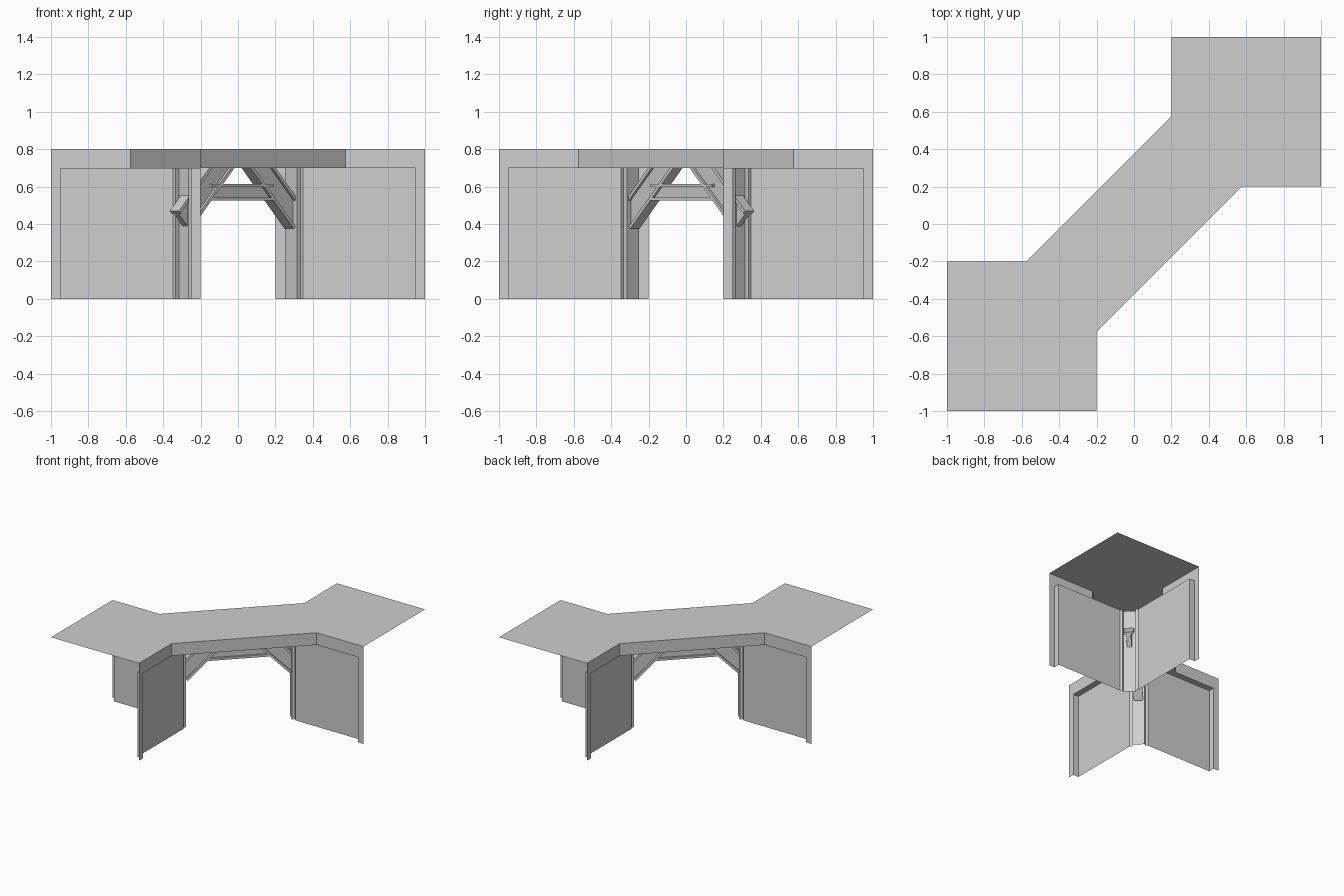
import bpy
import math
from mathutils import Vector

if "Cube" in bpy.data.objects:
    bpy.data.objects.remove(bpy.data.objects["Cube"])

grey = bpy.data.materials.new("plain grey")
grey.diffuse_color = (0.62, 0.62, 0.62, 1)
grey.use_nodes = True
grey.node_tree.nodes["Principled BSDF"].inputs["Base Color"].default_value = grey.diffuse_color

H, RIM = 0.8, 0.7      # deck top and underside heights
R = 0.575              # where the bridge meets the square decks


def make(name, verts, faces):
    me = bpy.data.meshes.new(name)
    me.from_pydata(verts, [], faces)
    me.materials.append(grey)
    ob = bpy.data.objects.new(name, me)
    bpy.context.collection.objects.link(ob)
    return ob


def turn(path):
    """Half turn about the vertical axis."""
    return [(-x, -y) for x, y in path]


def sheet(name, path, z0, z1):
    """Upright sheet following a plan path."""
    n = len(path)
    verts = [(x, y, z0) for x, y in path] + [(x, y, z1) for x, y in path]
    make(name, verts, [(i + 1, i, n + i, n + i + 1) for i in range(n - 1)])


def cap(name, path, z):
    make(name, [(x, y, z) for x, y in path], [tuple(range(len(path)))])


def i_beam(name, start, end, up, width, depth, flange=0.018, web=0.036):
    """I-section beam; start and end are the centres of its ends."""
    start, end, up = Vector(start), Vector(end), Vector(up).normalized()
    side = (end - start).normalized().cross(up)
    w, d, f, b = width / 2, depth / 2, depth / 2 - flange, web / 2
    right = [(w, -d), (w, -f), (b, -f), (b, f), (w, f), (w, d)]
    sec = right + [(-x, y) for x, y in reversed(right)]
    verts = [p + side * x + up * y for p in (start, end) for x, y in sec]
    n = len(sec)
    faces = [(i, (i + 1) % n, n + (i + 1) % n, n + i) for i in range(n)]
    # end caps split into flanges and web
    for o, flip in ((0, True), (n, False)):
        for q in ((0, 1, 10, 11), (2, 3, 8, 9), (4, 5, 6, 7)):
            q = [o + i for i in q]
            faces.append(tuple(reversed(q)) if flip else tuple(q))
    make(name, verts, faces)


# Wall plan: end strip, recessed panel, grooved chamfered corner (mirrored on x = y)
half = [(1, 0.2), (0.95, 0.2), (0.95, 0.25), (0.348, 0.25), (0.333, 0.265), (0.315, 0.25)]
wall = half + [(y, x) for x, y in reversed(half)]
edge = [(1, 0.2), (R, 0.2), (-0.2, -R), (-0.2, -1)]

sheet("back_right_wall", wall, 0, RIM)
sheet("front_left_wall", turn(wall), 0, RIM)
sheet("right_deck_rim", edge, RIM, H)
sheet("left_deck_rim", turn(edge), RIM, H)

# Deck top: two squares joined by the diagonal bridge
outline = edge + [(-1, -1)] + turn(edge) + [(1, 1)]
cap("deck_top", list(reversed(outline)), H)

# Underside of bridge and rims
inner = list(reversed(wall[1:-1]))
cap("deck_underside", edge[1:3] + turn(inner) + turn(edge)[1:3] + inner, RIM)

# Diagonal braces and the cross beam between them
c = math.sqrt(0.5)
depth, width, s0, z0, length = 0.134, 0.07, 0.273 / c, 0.375, 0.46
for name, k in (("back_right_brace", 1), ("front_left_brace", -1)):
    s, z = s0 + depth * c / 2, z0 + depth * c / 2
    s2, z2 = s - length * c, z + length * c
    i_beam(name, (k * s * c, k * s * c, z), (k * s2 * c, k * s2 * c, z2),
           (k * c, k * c, 1), width, depth)
i_beam("cross_beam", (-0.165, -0.165, 0.57), (0.165, 0.165, 0.57), (0, 0, 1), width, 0.09)
